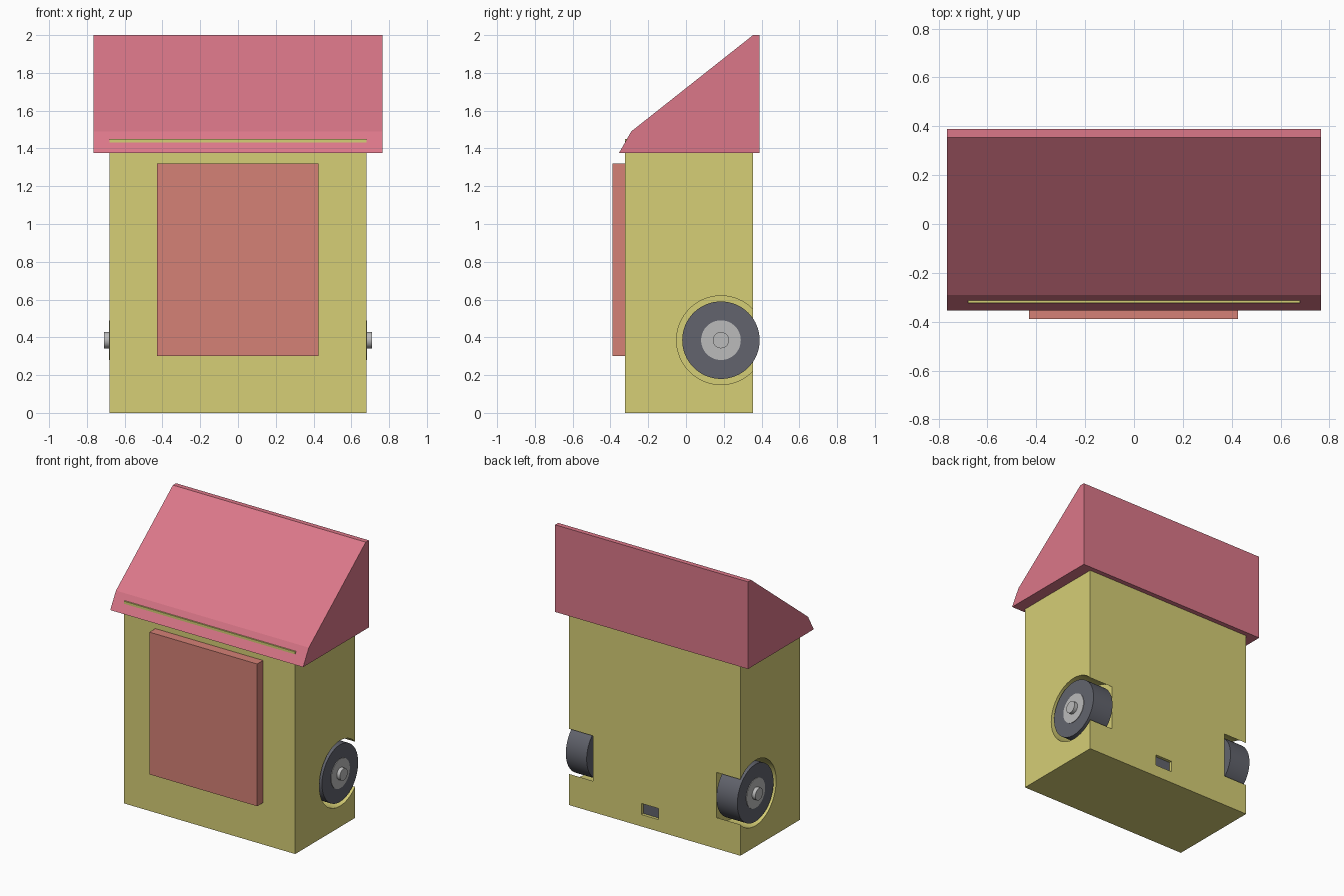
import bpy, bmesh, math
from mathutils import Matrix

cube = bpy.data.objects.get("Cube")
if cube:
    bpy.data.objects.remove(cube, do_unlink=True)


def material(name, rgb):
    m = bpy.data.materials.new(name)
    m.use_nodes = True
    m.diffuse_color = (*rgb, 1)
    node = next(n for n in m.node_tree.nodes if n.type == 'BSDF_PRINCIPLED')
    node.inputs["Base Color"].default_value = (*rgb, 1)
    return m


yellow = material("straw yellow", (0.67, 0.62, 0.18))
pink = material("rose pink", (0.71, 0.185, 0.25))
coral = material("coral red", (0.66, 0.22, 0.18))
dark = material("dark grey", (0.122, 0.127, 0.153))
light = material("light grey", (0.5, 0.5, 0.5))


def finish(bm, name, mat):
    bmesh.ops.recalc_face_normals(bm, faces=bm.faces)
    mesh = bpy.data.meshes.new(name)
    bm.to_mesh(mesh)
    bm.free()
    obj = bpy.data.objects.new(name, mesh)
    bpy.context.collection.objects.link(obj)
    mesh.materials.append(mat)
    return obj


def box(name, mat, xs, ys, zs):
    bm = bmesh.new()
    bmesh.ops.create_cube(bm, size=1)
    for v in bm.verts:
        v.co = [(a + b) / 2 + c * (b - a) for c, (a, b) in zip(v.co, (xs, ys, zs))]
    return finish(bm, name, mat)


def disc(name, mat, radius, x0, x1):
    """Cylinder along x, centred on the wheel axis."""
    bm = bmesh.new()
    place = Matrix.Translation(((x0 + x1) / 2, 0.185, 0.385)) @ Matrix.Rotation(math.pi / 2, 4, 'Y')
    bmesh.ops.create_cone(bm, cap_ends=True, segments=64, radius1=radius,
                          radius2=radius, depth=abs(x1 - x0), matrix=place)
    return finish(bm, name, mat)


def select(obj):
    bpy.ops.object.select_all(action='DESELECT')
    obj.select_set(True)
    bpy.context.view_layer.objects.active = obj


def smooth(obj):
    select(obj)
    bpy.ops.object.shade_smooth_by_angle(angle=math.radians(30))


def cut(obj, cutter):
    cutter.hide_render = True
    mod = obj.modifiers.new("cut", 'BOOLEAN')
    mod.operation = 'DIFFERENCE'
    mod.solver = 'EXACT'
    mod.object = cutter
    select(obj)
    bpy.ops.object.modifier_apply(modifier=mod.name)
    bpy.data.objects.remove(cutter, do_unlink=True)


# Body with wheel wells and a small socket in the back
body = box("body", yellow, (-0.68, 0.68), (-0.323, 0.355), (0, 1.45))
for s in (1, -1):
    cut(body, disc("well_cutter", yellow, 0.235, s * 0.49, s * 0.8))
cut(body, box("socket_cutter", yellow, (-0.03, 0.105), (0.33, 0.4), (0.085, 0.165)))
smooth(body)
box("socket_plate", dark, (-0.03, 0.105), (0.326, 0.334), (0.085, 0.165))

# Front panel
box("front_panel", coral, (-0.43, 0.425), (-0.39, -0.32), (0.30, 1.32))

# Roof: side profile extruded across the width
profile = [(-0.355, 1.375), (-0.29, 1.49), (0.355, 2.0), (0.39, 2.0), (0.39, 1.375)]
bm = bmesh.new()
side = bm.faces.new([bm.verts.new((-0.765, y, z)) for y, z in profile])
ext = bmesh.ops.extrude_face_region(bm, geom=[side])
bmesh.ops.translate(bm, vec=(1.53, 0, 0),
                    verts=[g for g in ext["geom"] if isinstance(g, bmesh.types.BMVert)])
finish(bm, "roof", pink)

# Wheels with hubs and axles
for s, label in ((1, "left"), (-1, "right")):
    smooth(disc(label + "_tyre", dark, 0.205, s * 0.515, s * 0.68))
    smooth(disc(label + "_hub", light, 0.105, s * 0.6, s * 0.684))
    smooth(disc(label + "_axle", light, 0.043, s * 0.48, s * 0.71))
